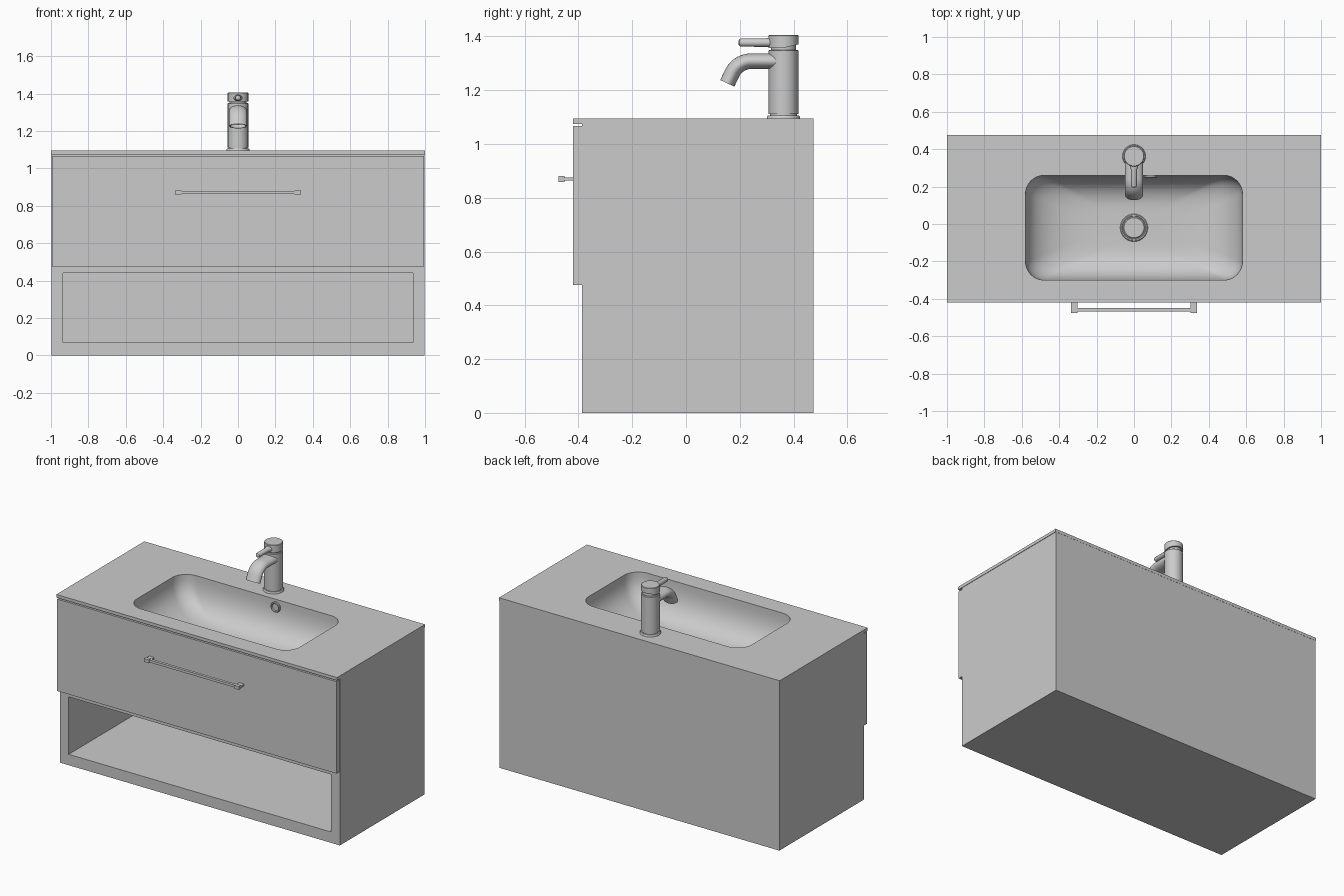
import bpy, bmesh, math
from mathutils import Vector

if "Cube" in bpy.data.objects:
    bpy.data.objects.remove(bpy.data.objects["Cube"])


def finish(name, bm, smooth=None, recalc=True):
    if recalc:
        bmesh.ops.recalc_face_normals(bm, faces=bm.faces)
    me = bpy.data.meshes.new(name)
    bm.to_mesh(me)
    bm.free()
    ob = bpy.data.objects.new(name, me)
    bpy.context.collection.objects.link(ob)
    if smooth:
        shade(ob, smooth)
    return ob


def select(ob):
    bpy.ops.object.select_all(action='DESELECT')
    ob.select_set(True)
    bpy.context.view_layer.objects.active = ob


def shade(ob, deg=35):
    select(ob)
    bpy.ops.object.shade_smooth_by_angle(angle=math.radians(deg))


def apply_mods(ob):
    select(ob)
    for m in list(ob.modifiers):
        bpy.ops.object.modifier_apply(modifier=m.name)


def box(name, x, y, z):
    bm = bmesh.new()
    bmesh.ops.create_cube(bm, size=1)
    for v in bm.verts:
        v.co = [(a + b) / 2 + c * (b - a) for (a, b), c in zip((x, y, z), v.co)]
    return finish(name, bm)


def skin(bm, rings, cap_start=True, cap_end=True):
    loops = [[bm.verts.new(p) for p in r] for r in rings]
    n = len(loops[0])
    for a, b in zip(loops, loops[1:]):
        for i in range(n):
            j = (i + 1) % n
            bm.faces.new((a[i], a[j], b[j], b[i]))
    if cap_start:
        bm.faces.new(loops[0][::-1])
    if cap_end:
        bm.faces.new(loops[-1])
    return loops


def circle(c, u, v, n=40):
    c, u, v = Vector(c), Vector(u), Vector(v)
    return [c + u * math.cos(2 * math.pi * i / n) + v * math.sin(2 * math.pi * i / n)
            for i in range(n)]


def lathe(name, x, y, profile):
    bm = bmesh.new()
    skin(bm, [circle((x, y, z), (r, 0, 0), (0, r, 0)) for r, z in profile])
    return finish(name, bm, 35)


# Cabinet carcass with open niche below and a hollow behind the drawer
cabinet = box("cabinet", (-.997, .997), (-.387, .474), (0, 1.075))
for cname, cx, cy, cz in (("niche_cutter", .935, (-.6, .45), (.07, .44)),
                          ("hollow_cutter", .96, (-.36, .45), (.47, 1.3))):
    cut = box(cname, (-cx, cx), cy, cz)
    cut.hide_render = True
    m = cabinet.modifiers.new(cname, 'BOOLEAN')
    m.operation, m.solver, m.object = 'DIFFERENCE', 'EXACT', cut
apply_mods(cabinet)
for cname in ("niche_cutter", "hollow_cutter"):
    bpy.data.objects.remove(bpy.data.objects[cname])

# Drawer front
box("drawer_front", (-.995, .995), (-.42, -.387), (.475, 1.067))

# Drawer handle: bar and two end mounts
box("handle_bar", (-.31, .31), (-.468, -.45), (.862, .878))
for s, side in ((-1, "left"), (1, "right")):
    xs = sorted((s * .303, s * .338))
    box("handle_end_" + side, xs, (-.475, -.452), (.859, .881))
    box("handle_stem_" + side, xs, (-.453, -.418), (.864, .876))


# Countertop sheet with moulded basin
TOP, DEPTH = 1.095, .24


def rounded_ring(x, y0, y1, z, r, n=10):
    pts = []
    for k, (cx, cy) in enumerate(((x - r, y1 - r), (-x + r, y1 - r),
                                  (-x + r, y0 + r), (x - r, y0 + r))):
        for i in range(n + 1):
            a = math.pi / 2 * (k + i / n)
            pts.append((cx + r * math.cos(a), cy + r * math.sin(a), z))
    return pts


bm = bmesh.new()
rings = []
STEPS = 18
for i in range(STEPS + 1):
    a = math.pi / 2 * i / STEPS
    f = 1 - max(math.cos(a), 0) ** (2 / 2.5)
    d = DEPTH * math.sin(a) ** (2 / 2.5)
    rings.append(rounded_ring(.58 - .42 * f, -.30 + .20 * f, .26 - .20 * f,
                              TOP - d, .10 - .025 * f))
loops = skin(bm, rings, cap_start=False)
rim = loops[0]
outer = [bm.verts.new(p) for p in ((-1, -.42, TOP), (1, -.42, TOP),
                                   (1, .475, TOP), (-1, .475, TOP))]
edges = [bm.edges.new((outer[i], outer[(i + 1) % 4])) for i in range(4)]
edges += [bm.edges.get((rim[i], rim[(i + 1) % len(rim)])) for i in range(len(rim))]
bmesh.ops.triangle_fill(bm, use_beauty=True, use_dissolve=False, edges=edges)
bmesh.ops.recalc_face_normals(bm, faces=bm.faces)
bm.normal_update()
if sum(f.normal.z * f.calc_area() for f in bm.faces) < 0:
    bmesh.ops.reverse_faces(bm, faces=bm.faces)
basin = finish("basin_top", bm, recalc=False)
m = basin.modifiers.new("thickness", 'SOLIDIFY')
m.thickness, m.offset = .02, -1
apply_mods(basin)
shade(basin, 35)

# Drain plug with collar
FLOOR = TOP - DEPTH
lathe("drain_collar", 0, -.02, [(.074, FLOOR - .01), (.074, FLOOR + .004), (.07, FLOOR + .008),
                                (.064, FLOOR + .008), (.062, FLOOR + .003)])
lathe("drain_plug", 0, -.02, [(.058, FLOOR), (.058, FLOOR + .011), (.053, FLOOR + .015)])

# Overflow ring on the rear basin wall
bm = bmesh.new()
c = (.09, 0, 1.047)
skin(bm, [circle((c[0], y, c[2]), (r, 0, 0), (0, 0, r), 32)
          for r, y in ((.033, .268), (.033, .25), (.03, .246), (.024, .246), (.022, .254))])
finish("overflow_ring", bm, 35)

# Tap: base flange, body, neck and cap
TY = .3625
lathe("tap_base", 0, TY, [(.062, 1.09), (.062, 1.1), (.058, 1.106), (.05, 1.106), (.05, 1.115)])
lathe("tap_body", 0, TY, [(.055, 1.111), (.055, 1.347), (.052, 1.35)])
lathe("tap_neck", 0, TY, [(.046, 1.34), (.046, 1.372)])
cap = lathe("tap_cap", 0, TY, [(.055, 1.357), (.055, 1.403), (.052, 1.406)])
for v in cap.data.vertices:
    if v.co.z < 1.36 and v.co.y > TY:
        v.co.z += (v.co.y - TY) * .25

# Tap lever, tapering out of the cap to a rounded tip
bm = bmesh.new()
skin(bm, [circle((0, y, 1.377), (r, 0, 0), (0, 0, h), 24)
          for y, r, h in ((.34, .034, .018), (.315, .024, .018), (.29, .016, .0155),
                          (.205, .015, .015), (.199, .013, .013), (.196, .008, .008))])
finish("tap_lever", bm, 40)

# Curved oval spout with a recessed outlet
path = [(.345, 1.308, 0)]
R, END = .08, math.radians(65)
for i in range(13):
    a = END * i / 12
    path.append((.243 - R * math.sin(a), 1.308 - R * (1 - math.cos(a)), a))
y, z, a = path[-1]
path.append((y - .04 * math.cos(a), z - .04 * math.sin(a), a))
ovals = [(p, 1) for p in path] + [(path[-1], .86)]
y, z, a = path[-1]
ovals.append(((y + .02 * math.cos(a), z + .02 * math.sin(a), a), .82))
bm = bmesh.new()
skin(bm, [circle((0, y, z), (.048 * s, 0, 0),
                 (0, -.029 * s * math.sin(a), .029 * s * math.cos(a)))
          for (y, z, a), s in ovals])
finish("tap_spout", bm, 40)
